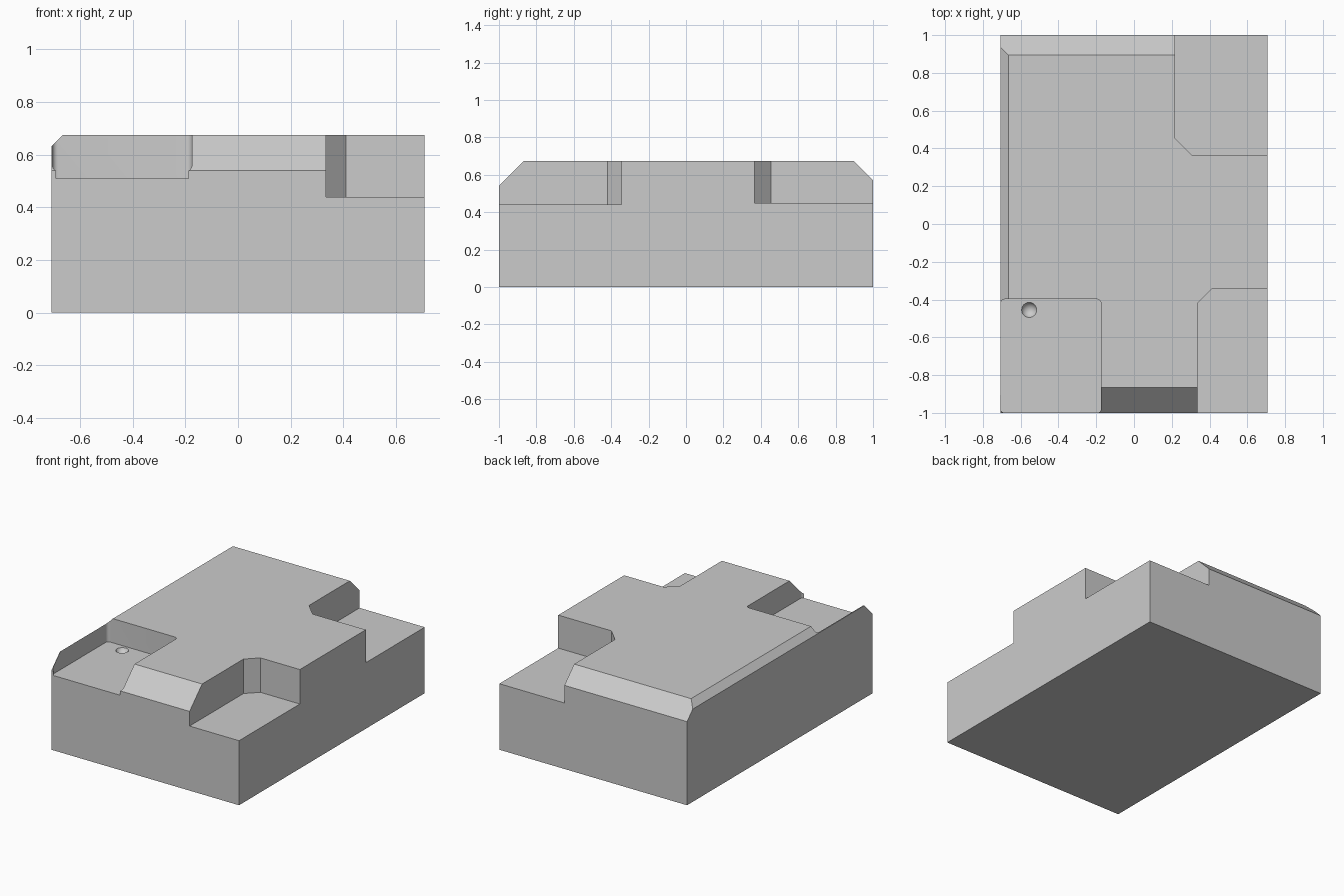
import bpy
import bmesh
import math
from mathutils import Vector

cube = bpy.data.objects.get("Cube")
if cube:
    bpy.data.objects.remove(cube, do_unlink=True)

HALF_X, HALF_Y, TOP = 0.708, 1.0, 0.675
OVER = 0.2  # how far cutters reach past the block

grey = bpy.data.materials.new("plain grey")
grey.use_nodes = True
grey.diffuse_color = (0.6, 0.6, 0.6, 1)
grey.node_tree.nodes["Principled BSDF"].inputs["Base Color"].default_value = (0.6, 0.6, 0.6, 1)


def finish(bm, name):
    bmesh.ops.recalc_face_normals(bm, faces=bm.faces)
    mesh = bpy.data.meshes.new(name)
    bm.to_mesh(mesh)
    bm.free()
    mesh.materials.append(grey)
    obj = bpy.data.objects.new(name, mesh)
    bpy.context.collection.objects.link(obj)
    return obj


def prism(name, points, axis, low, high):
    """Extrude a 2D outline along axis 0, 1 or 2."""
    bm = bmesh.new()
    verts = []
    for p in points:
        co = list(p)
        co.insert(axis, low)
        verts.append(bm.verts.new(co))
    face = bm.faces.new(verts)
    ext = bmesh.ops.extrude_face_region(bm, geom=[face])
    shift = Vector((0, 0, 0))
    shift[axis] = high - low
    moved = [v for v in ext["geom"] if isinstance(v, bmesh.types.BMVert)]
    bmesh.ops.translate(bm, vec=shift, verts=moved)
    return finish(bm, name)


def rounded_rect(x0, x1, y0, y1, r, steps=6):
    pts = []
    corners = [(x1 - r, y1 - r), (x0 + r, y1 - r), (x0 + r, y0 + r), (x1 - r, y0 + r)]
    for i, (cx, cy) in enumerate(corners):
        for s in range(steps + 1):
            a = math.pi / 2 * (i + s / steps)
            pts.append((cx + r * math.cos(a), cy + r * math.sin(a)))
    return pts


def corner_notch(name, x, y, side, bevel, floor):
    """Step at a +x corner; side is -1 for front and 1 for back."""
    far_x, far_y = HALF_X + OVER, side * (HALF_Y + OVER)
    outline = [(x, far_y), (x, y + side * bevel), (x + bevel, y), (far_x, y), (far_x, far_y)]
    return prism(name, outline, 2, floor, TOP + OVER)


# Main block with sloped front and back top edges
side_profile = [(-HALF_Y, 0), (HALF_Y, 0), (HALF_Y, 0.57), (0.895, TOP),
                (-0.865, TOP), (-HALF_Y, 0.54)]
block = prism("notched_block", side_profile, 0, -HALF_X, HALF_X)

# Slope along the right-hand top edge
edge = 0.043
edge_slope = prism("edge_slope_cutter",
                   [(-HALF_X + edge + OVER, TOP + OVER), (-HALF_X - OVER, TOP + OVER),
                    (-HALF_X - OVER, TOP - edge - OVER)],
                   1, -HALF_Y - OVER, HALF_Y + OVER)

# Corner steps, round-cornered pocket and its small dimple
front_notch = corner_notch("front_notch_cutter", 0.335, -0.345, -1, 0.075, 0.44)
back_notch = corner_notch("back_notch_cutter", 0.217, 0.365, 1, 0.09, 0.45)
pocket = prism("pocket_cutter", rounded_rect(-0.705, -0.175, -1.002, -0.398, 0.022),
               2, 0.51, TOP + OVER)

bm = bmesh.new()
bmesh.ops.create_uvsphere(bm, u_segments=24, v_segments=12, radius=0.043)
bmesh.ops.translate(bm, vec=(-0.555, -0.455, 0.525), verts=bm.verts)
dimple = finish(bm, "dimple_cutter")

cutters = [edge_slope, front_notch, back_notch, pocket, dimple]
for cutter in cutters:
    cutter.hide_render = True
    mod = block.modifiers.new(cutter.name, 'BOOLEAN')
    mod.operation = 'DIFFERENCE'
    mod.solver = 'EXACT'
    mod.object = cutter

# Apply the cuts and drop the cutters
bpy.context.view_layer.objects.active = block
block.select_set(True)
for mod in list(block.modifiers):
    bpy.ops.object.modifier_apply(modifier=mod.name)
for cutter in cutters:
    bpy.data.objects.remove(cutter, do_unlink=True)
bpy.ops.object.select_all(action='DESELECT')
block.select_set(True)
bpy.ops.object.shade_smooth_by_angle(angle=math.radians(30))
